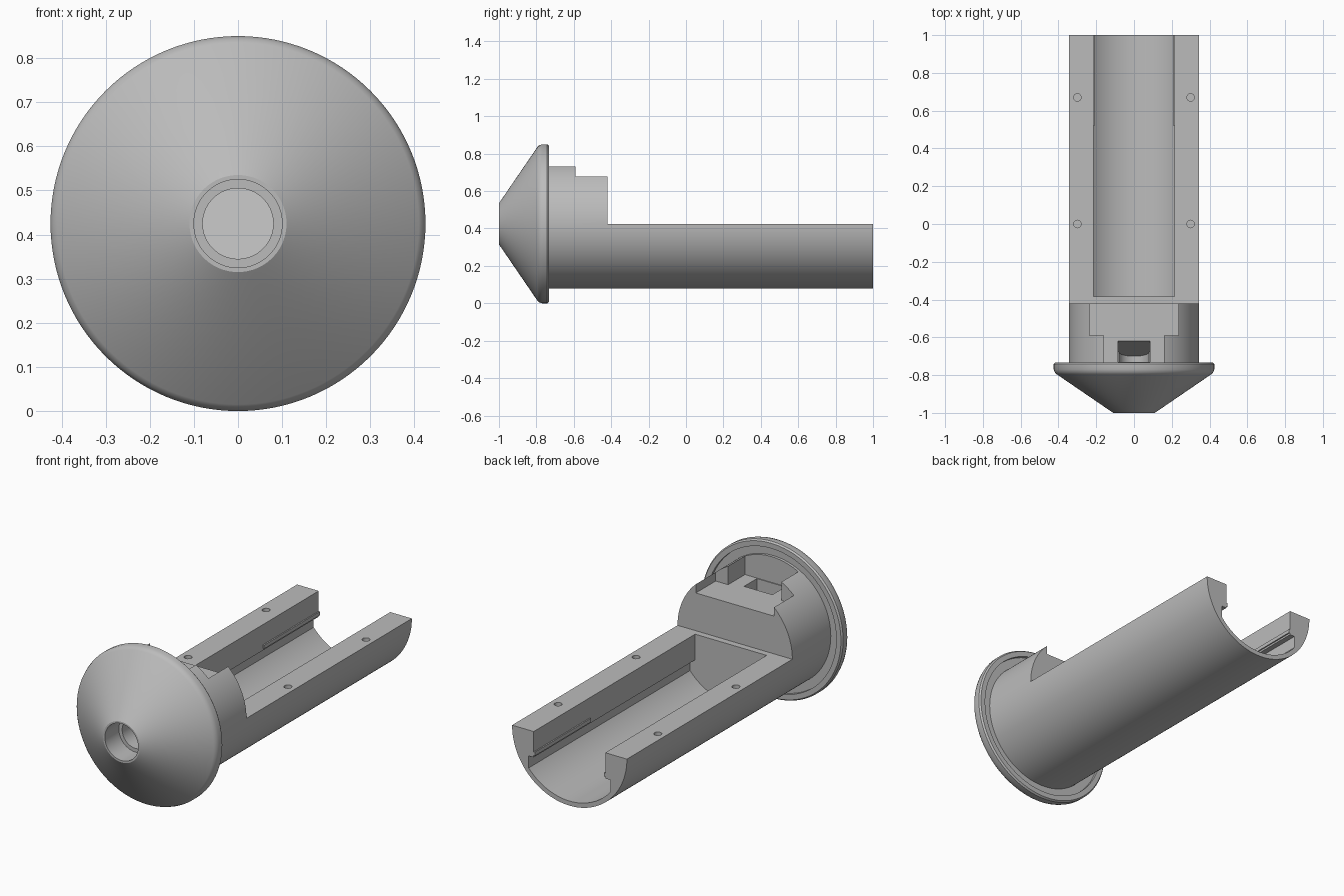
import bpy, bmesh
from math import sin, cos, pi, radians
from mathutils import Vector

cube = bpy.data.objects.get("Cube")
if cube:
    bpy.data.objects.remove(cube, do_unlink=True)

AXIS_Z = 0.425      # height of the barrel's centre line
R = 0.345           # barrel radius
SEG = 128

grey = bpy.data.materials.new("plain_grey")
grey.use_nodes = True
grey.diffuse_color = (0.5, 0.5, 0.5, 1)
grey.node_tree.nodes["Principled BSDF"].inputs["Base Color"].default_value = (0.5, 0.5, 0.5, 1)


def finish(name, bm):
    bmesh.ops.recalc_face_normals(bm, faces=bm.faces)
    mesh = bpy.data.meshes.new(name)
    bm.to_mesh(mesh)
    bm.free()
    mesh.materials.append(grey)
    ob = bpy.data.objects.new(name, mesh)
    bpy.context.collection.objects.link(ob)
    return ob


def lathe(name, profile, clip=None):
    """Spin (radius, y) points around the centre line; clip = (point, normal) trims it."""
    bm = bmesh.new()
    rings = []
    for r, y in profile:
        rings.append([bm.verts.new((r * cos(2 * pi * i / SEG), y, AXIS_Z + r * sin(2 * pi * i / SEG)))
                      for i in range(SEG)])
    for a, b in zip(rings, rings[1:]):
        for i in range(SEG):
            j = (i + 1) % SEG
            bm.faces.new((a[i], a[j], b[j], b[i]))
    bm.faces.new(rings[0])
    bm.faces.new(rings[-1])
    if clip:
        geom = bm.verts[:] + bm.edges[:] + bm.faces[:]
        bmesh.ops.bisect_plane(bm, geom=geom, plane_co=clip[0], plane_no=clip[1], clear_outer=True)
        bmesh.ops.holes_fill(bm, edges=[e for e in bm.edges if e.is_boundary])
    return finish(name, bm)


def prism(name, points, along, start, end):
    """Extrude (x, z) points along y, or (y, z) points along x."""
    bm = bmesh.new()
    place = (lambda p, t: (p[0], t, p[1])) if along == "y" else (lambda p, t: (t, p[0], p[1]))
    a = [bm.verts.new(place(p, start)) for p in points]
    b = [bm.verts.new(place(p, end)) for p in points]
    bm.faces.new(a)
    bm.faces.new(b)
    for i in range(len(a)):
        j = (i + 1) % len(a)
        bm.faces.new((a[i], a[j], b[j], b[i]))
    return finish(name, bm)


def box(name, x, y, z):
    return prism(name, [(x[0], z[0]), (x[1], z[0]), (x[1], z[1]), (x[0], z[1])], "y", *y)


def cut(target, cutters):
    bpy.context.view_layer.objects.active = target
    for c in cutters:
        c.hide_render = True
        mod = target.modifiers.new("cut", "BOOLEAN")
        mod.operation = "DIFFERENCE"
        mod.solver = "EXACT"
        mod.object = c
        bpy.ops.object.modifier_apply(modifier=mod.name)


# Conical nose with a rounded rim and a recessed back
nose = lathe("nose_cone", [(0.11, -1), (0.41, -0.795), (0.419, -0.786), (0.425, -0.77), (0.425, -0.742),
                           (0.418, -0.733), (0.39, -0.733), (0.39, -0.75), (0.2, -0.75)])

# Barrel, later opened along its upper half
barrel = lathe("barrel", [(R, -0.76), (R, 1)])

# Stepped bore ending on a steep ramp
ramp_base, ramp_top = Vector((0, -0.70, 0.345)), Vector((0, -0.62, 0.63))
slope = ramp_top - ramp_base
bore = lathe("bore_cutter", [(0.10, -1.1), (0.10, -0.88), (0.08, -0.88), (0.08, -0.55)],
             clip=(ramp_base, Vector((0, slope.z, -slope.y))))
ramp_mid = ramp_base.lerp(ramp_top, (AXIS_Z - ramp_base.z) / slope.z)
chute = prism("chute_cutter", [(-0.73, AXIS_Z), (ramp_mid.y, AXIS_Z), (ramp_top.y, ramp_top.z),
                               (ramp_top.y, 0.9), (-0.73, 0.9)], "x", -0.085, 0.085)

# Open top, stepped slot in the collar
open_top = box("open_top_cutter", (-0.5, 0.5), (-0.42, 1.1), (AXIS_Z, 0.9))
wide_slot = box("wide_slot_cutter", (-0.235, 0.235), (-0.59, -0.3), (0.63, 0.9))
narrow_slot = box("narrow_slot_cutter", (-0.16, 0.16), (-0.735, -0.5), (0.63, 0.9))

# Trough: straight upper walls, small ledge, round bottom
arc = [(0.32 * cos(radians(a)), AXIS_Z + 0.32 * sin(radians(a))) for a in range(-40, -141, -2)]
side = [(0.215, 0.6), (0.215, 0.285), (0.245, 0.285)]
trough = prism("trough_cutter", side + arc + [(-x, z) for x, z in reversed(side)], "y", -0.385, 1.1)

# Pin holes in both rails
pins = []
for x in (-0.3, 0.3):
    for y in (0, 0.67):
        bm = bmesh.new()
        bmesh.ops.create_cone(bm, cap_ends=True, segments=24, radius1=0.02, radius2=0.02, depth=0.2)
        bmesh.ops.translate(bm, verts=bm.verts, vec=(x, y, AXIS_Z))
        pins.append(finish("pin_hole_cutter", bm))

cutters = [open_top, wide_slot, narrow_slot, trough, chute, bore] + pins
cut(nose, [bore])
cut(barrel, cutters)
for c in cutters:
    bpy.data.objects.remove(c, do_unlink=True)

# Thin guide strips low on the inner walls near the open end
strips = []
for name, s in (("left_guide_strip", 1), ("right_guide_strip", -1)):
    strips.append(box(name, sorted((s * 0.208, s * 0.22)), (0.52, 1), (0.295, 0.315)))

# Smooth round surfaces, crisp edges
bpy.ops.object.select_all(action="DESELECT")
for ob in [nose, barrel] + strips:
    ob.select_set(True)
bpy.context.view_layer.objects.active = barrel
bpy.ops.object.shade_smooth_by_angle(angle=radians(25))
